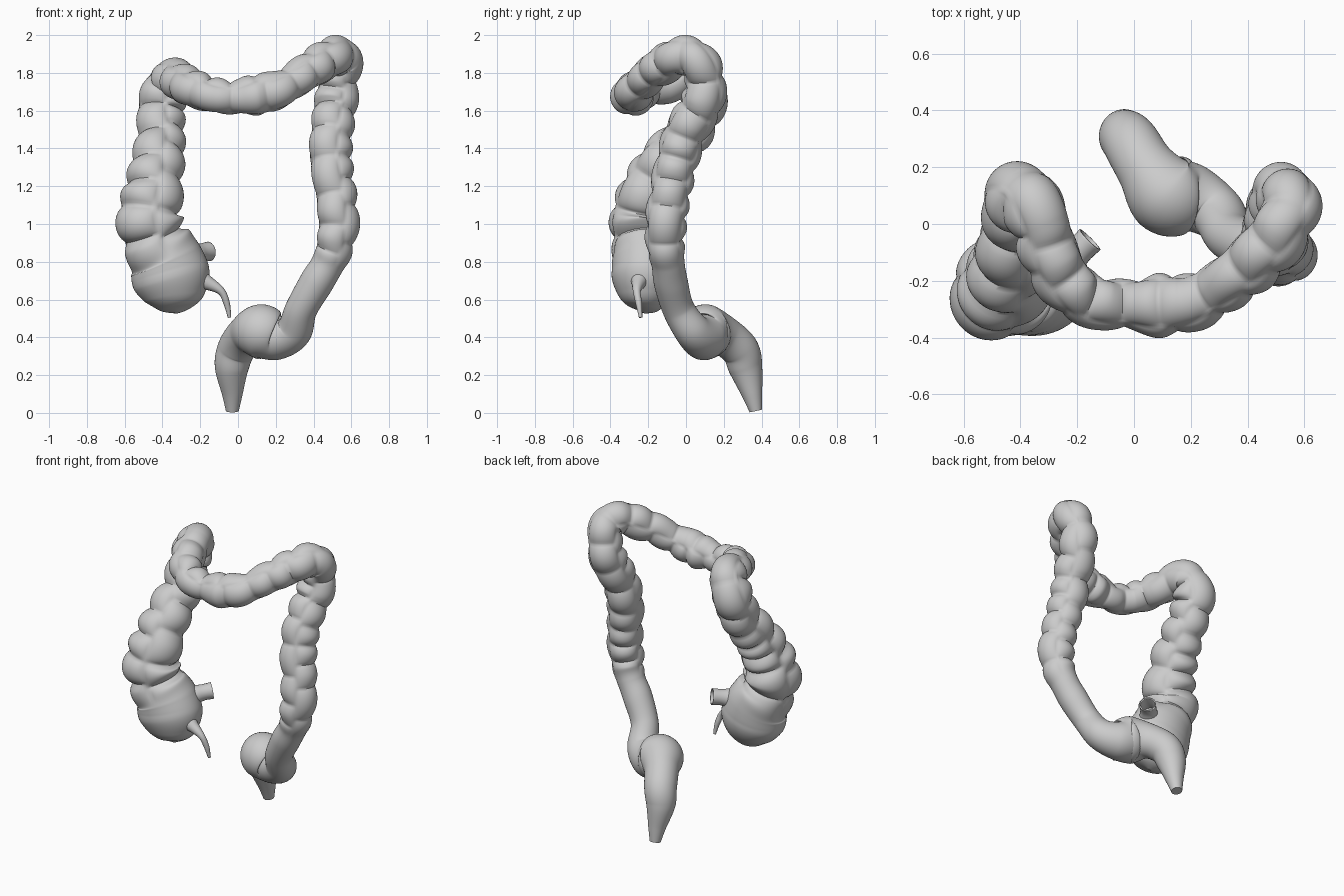
import bpy, bmesh, math
from mathutils import Vector

if "Cube" in bpy.data.objects:
    bpy.data.objects.remove(bpy.data.objects["Cube"])

# Stations along each stretch of the gut: x, y, z, outer radius
rectum_sigmoid = [
    (-.03, .37, .01, .034), (-.03, .35, .1, .055), (-.033, .315, .24, .09),
    (-.01, .285, .335, .1), (.045, .195, .41, .108), (.12, .105, .43, .145),
    (.205, .09, .4, .12), (.295, .035, .435, .097), (.335, -.04, .55, .085),
    (.415, -.08, .69, .09), (.475, -.095, .79, .088)]
descending = [
    (.515, -.11, .89, .105), (.53, -.105, 1.03, .112), (.51, -.08, 1.19, .112),
    (.488, -.045, 1.35, .116), (.495, .005, 1.5, .116), (.515, .085, 1.64, .118),
    (.537, .1, 1.77, .11)]
transverse = [
    (.55, .05, 1.875, .108), (.505, -.04, 1.885, .108), (.4, -.15, 1.825, .104),
    (.3, -.225, 1.76, .096), (.2, -.275, 1.705, .104), (.1, -.285, 1.685, .115),
    (0, -.285, 1.67, .094), (-.1, -.28, 1.675, .094), (-.2, -.245, 1.7, .1),
    (-.28, -.14, 1.735, .106), (-.325, -.01, 1.765, .108),
    (-.368, .085, 1.75, .118)]
ascending = [
    (-.412, .08, 1.62, .13), (-.41, .0, 1.47, .13), (-.43, -.12, 1.32, .145),
    (-.452, -.2, 1.17, .16), (-.474, -.232, 1.03, .178), (-.44, -.227, .91, .178)]
caecum = [
    (-.385, -.213, .81, .198), (-.352, -.213, .71, .207), (-.33, -.217, .62, .165),
    (-.32, -.22, .56, .1), (-.315, -.225, .53, .012)]


def spline(pts, n):
    """Smooth curve through stations, any number of columns."""
    out = []
    for i in range(len(pts) - 1):
        a, b = pts[max(i - 1, 0)], pts[i]
        c, d = pts[i + 1], pts[min(i + 2, len(pts) - 1)]
        for j in range(n):
            t = j / n
            out.append([.5 * (2 * q + (r - p) * t + (2 * p - 5 * q + 4 * r - s) * t * t
                              + (3 * q - p - 3 * r + s) * t ** 3)
                        for p, q, r, s in zip(a, b, c, d)])
    out.append(list(pts[-1]))
    return out


def pouch(s, th, amp):
    """Radius factor: three rows of sacs parted by lengthwise bands."""
    k = int(th / (2 * math.pi / 3)) % 3
    g = abs(math.sin(1.5 * th)) ** .7
    u = s / .15 + .22 * math.sin(7 * s + 2 * k) + .1 * k
    b = abs(math.sin(math.pi * u)) ** .7
    return 1 + amp * (.055 - .17 * (1 - g) - .27 * g ** .7 * (1 - b))


def tube(name, stations, segs=24, n=12, caps=True, flatten=False):
    rows = spline(stations, n)
    P = [Vector(r[:3]) for r in rows]
    bm = bmesh.new()
    rings, s, side = [], 0, Vector((0, -1, 0))
    for i, row in enumerate(rows):
        tan = (P[min(i + 1, len(P) - 1)] - P[max(i - 1, 0)]).normalized()
        side = (side - tan * side.dot(tan)).normalized()
        up = tan.cross(side)
        if i:
            s += (P[i] - P[i - 1]).length
        ring = []
        for j in range(segs):
            th = 2 * math.pi * j / segs
            rad = max(row[3], .004) * pouch(s, th, max(row[4], 0))
            off = (side * math.cos(th) + up * math.sin(th)) * rad
            if flatten and P[i].x < -.2:
                off.y *= 1 - .13 * min(max((.95 - P[i].z) / .2, 0), 1)
            ring.append(bm.verts.new(P[i] + off))
        rings.append(ring)
    for a, b in zip(rings, rings[1:]):
        for j in range(segs):
            k = (j + 1) % segs
            bm.faces.new((a[j], a[k], b[k], b[j]))
    if caps:
        bm.faces.new(rings[0][::-1])
        bm.faces.new(rings[-1])
    bmesh.ops.recalc_face_normals(bm, faces=bm.faces)
    me = bpy.data.meshes.new(name)
    bm.to_mesh(me)
    bm.free()
    ob = bpy.data.objects.new(name, me)
    bpy.context.collection.objects.link(ob)
    bpy.ops.object.select_all(action='DESELECT')
    bpy.context.view_layer.objects.active = ob
    ob.select_set(True)
    bpy.ops.object.shade_smooth_by_angle(angle=math.radians(60))
    return ob


# Large bowel: smooth at both ends, pouched in between
path = []
for part, amp in ((rectum_sigmoid, 0), (descending, .9), (transverse, .9),
                  (ascending, 1), (caecum, 0)):
    path += [p + (amp,) for p in part]
tube("large_bowel", path, segs=60, n=14, flatten=True)

# Appendix: thin curved tail
tube("appendix", [(-.24, -.235, .72, .07, 0), (-.165, -.25, .69, .04, 0),
                  (-.09, -.26, .645, .021, 0), (-.06, -.25, .58, .017, 0),
                  (-.045, -.24, .505, .009, 0)], segs=16, n=8)

# Small bowel stub: open, thin walled
stub = tube("small_bowel_stub", [(-.34, -.22, .8, .06, 0), (-.25, -.15, .83, .062, 0),
                                 (-.195, -.095, .847, .05, 0), (-.155, -.055, .855, .052, 0)],
            segs=24, n=6, caps=False)
wall = stub.modifiers.new("wall", 'SOLIDIFY')
wall.thickness = .008
